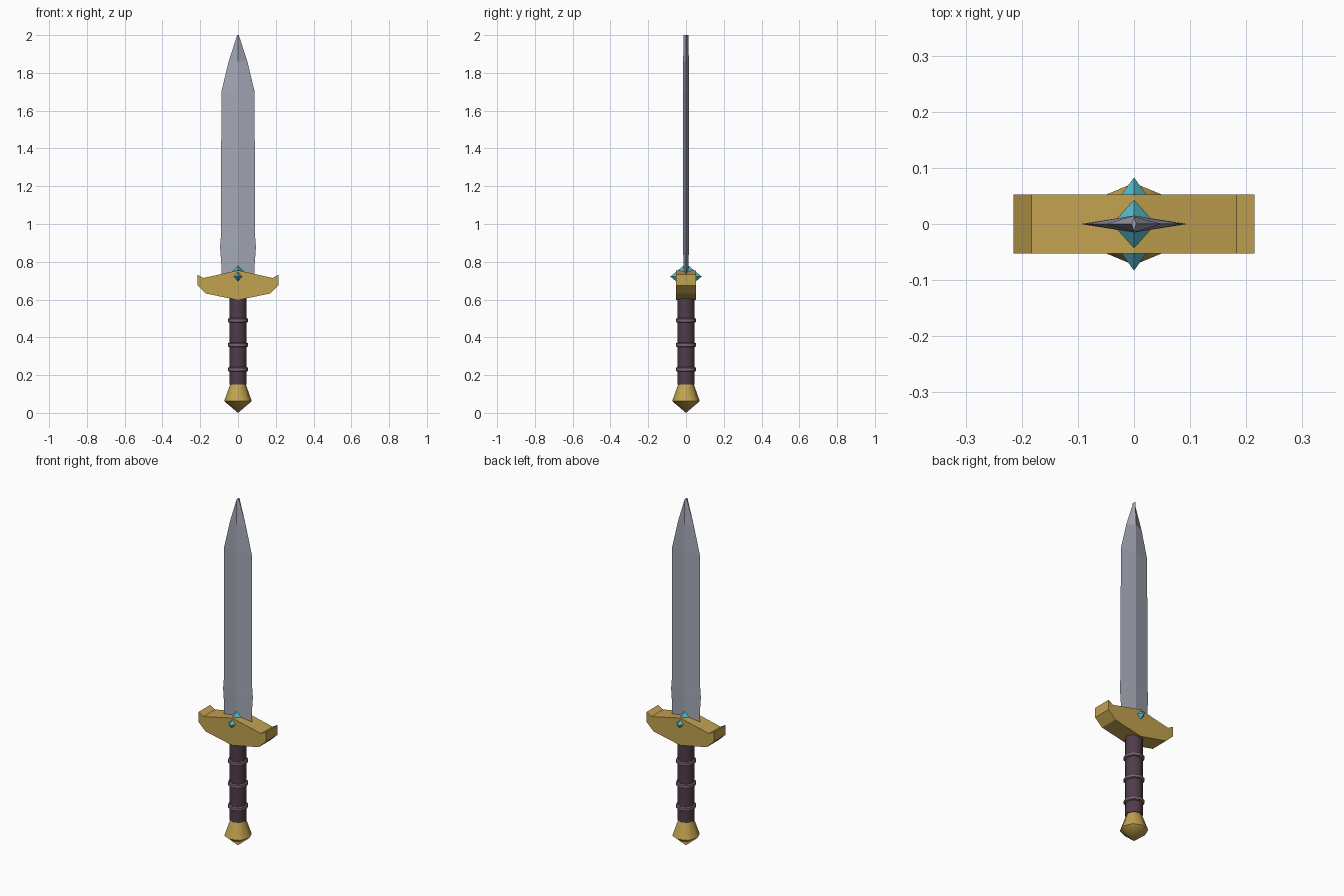
import bpy, bmesh, math

if "Cube" in bpy.data.objects:
    bpy.data.objects.remove(bpy.data.objects["Cube"])


def material(name, rgb):
    m = bpy.data.materials.new(name)
    m.diffuse_color = (*rgb, 1)
    m.use_nodes = True
    m.node_tree.nodes["Principled BSDF"].inputs["Base Color"].default_value = m.diffuse_color
    return m


STEEL = material("steel", (0.37, 0.39, 0.46))
GOLD = material("gold", (0.54, 0.36, 0.08))
LEATHER = material("dark leather", (0.084, 0.045, 0.069))
BAND = material("band", (0.20, 0.125, 0.165))
TEAL = material("teal gem", (0.09, 0.50, 0.62))


def loft(name, rows, sides, mat, smooth=False):
    """Stack elliptical rings (rx, ry, z) with corners on the axes; rx 0 is a point."""
    bm = bmesh.new()
    rings = []
    for rx, ry, z in rows:
        if rx == 0:
            rings.append([bm.verts.new((0, 0, z))] * sides)
        else:
            rings.append([bm.verts.new((rx * math.cos(2 * math.pi * i / sides),
                                        ry * math.sin(2 * math.pi * i / sides), z))
                          for i in range(sides)])
    for a, b in zip(rings, rings[1:]):
        for i in range(sides):
            j = (i + 1) % sides
            bm.faces.new(list(dict.fromkeys([a[i], a[j], b[j], b[i]])))
    for ring in (rings[0], rings[-1]):
        if len(set(ring)) > 2:
            bm.faces.new(ring)
    return finish(name, bm, mat, smooth)


def finish(name, bm, mat, smooth=False):
    bmesh.ops.recalc_face_normals(bm, faces=bm.faces)
    me = bpy.data.meshes.new(name)
    bm.to_mesh(me)
    bm.free()
    me.materials.append(mat)
    ob = bpy.data.objects.new(name, me)
    bpy.context.collection.objects.link(ob)
    if smooth:
        bpy.ops.object.select_all(action='DESELECT')
        ob.select_set(True)
        bpy.context.view_layer.objects.active = ob
        bpy.ops.object.shade_smooth_by_angle(angle=math.radians(50))
    return ob


# Blade: diamond section, ridge stays thick up to the tip
loft("blade", [(0.088, 0.014, 0.66), (0.088, 0.014, 0.78), (0.095, 0.015, 0.88),
               (0.09, 0.015, 0.94), (0.088, 0.015, 1.70), (0.05, 0.015, 1.86),
               (0.004, 0.013, 2.0)], 4, STEEL)

# Guard: mirrored outline extruded along y
half = [(0, 0.597), (0.17, 0.632), (0.215, 0.675), (0.215, 0.732), (0.183, 0.714), (0, 0.755)]
outline = half + [(-x, z) for x, z in reversed(half[1:-1])]
bm = bmesh.new()
face = bm.faces.new([bm.verts.new((x, -0.053, z)) for x, z in outline])
ext = bmesh.ops.extrude_face_region(bm, geom=[face])
bmesh.ops.translate(bm, vec=(0, 0.106, 0),
                    verts=[g for g in ext["geom"] if isinstance(g, bmesh.types.BMVert)])
finish("guard", bm, GOLD)

# Gem: one octahedron poking out of the guard on top, front and back
loft("gem", [(0, 0, 0.652), (0.06, 0.083, 0.722), (0, 0, 0.79)], 4, TEAL)

# Grip with three bands
loft("grip", [(0.046, 0.046, 0.15), (0.046, 0.046, 0.61)], 8, LEATHER, True)
for i in range(3):
    z = 0.23 + 0.13 * i
    loft(f"grip_band_{i + 1}", [(0.046, 0.046, z - 0.012), (0.054, 0.054, z - 0.008),
                                (0.054, 0.054, z + 0.008), (0.046, 0.046, z + 0.012)],
         8, BAND, True)

# Pommel
loft("pommel", [(0, 0, 0), (0.073, 0.073, 0.062), (0.04, 0.04, 0.155)], 8, GOLD, True)
